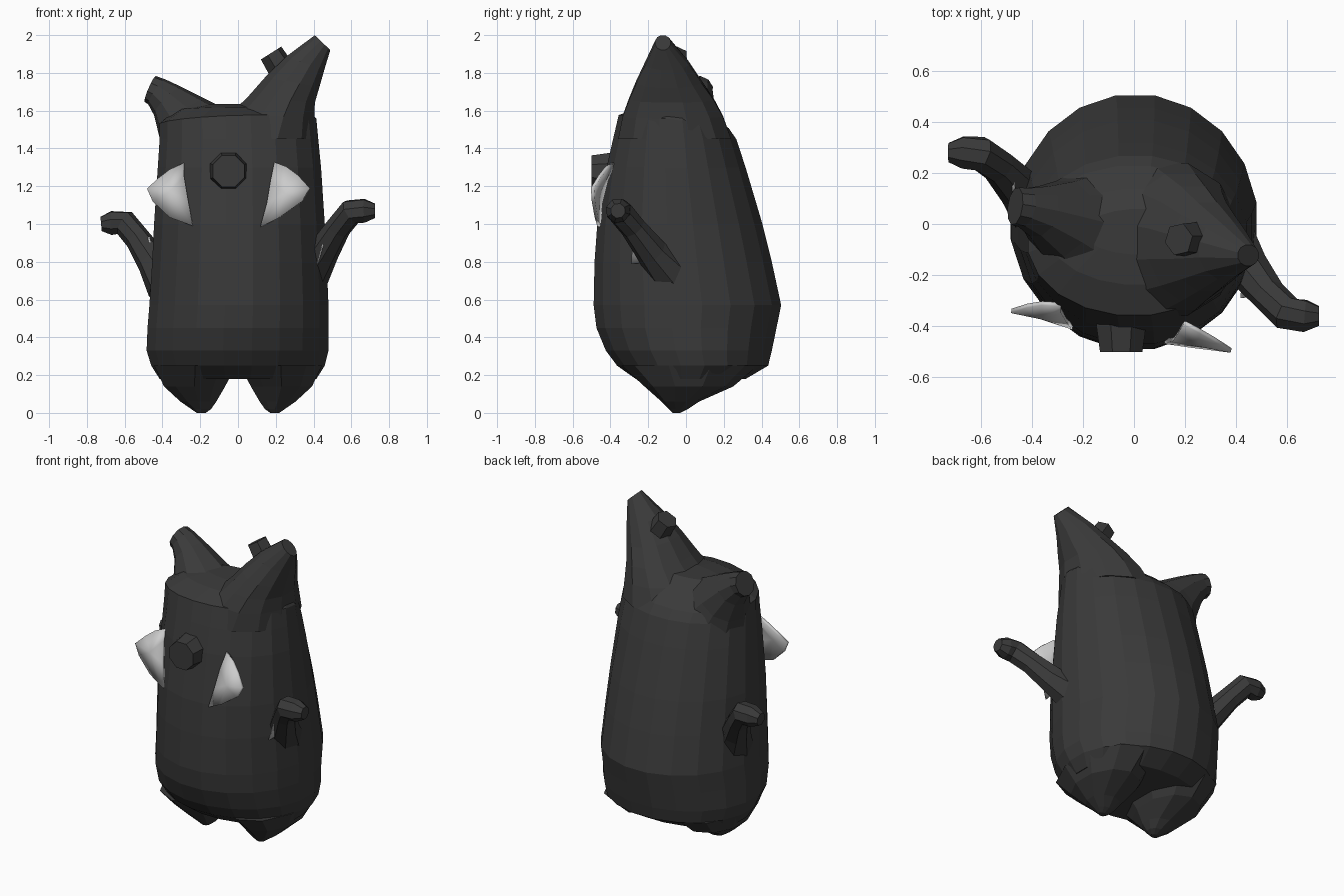
import bpy, bmesh, math
from mathutils import Vector


def material(name, v):
    m = bpy.data.materials.new(name)
    m.diffuse_color = (v, v, v, 1)
    return m


DARK = material("charcoal", 0.042)
LIGHT = material("light grey", 0.6)


def make(name, bm, mat):
    bmesh.ops.recalc_face_normals(bm, faces=bm.faces)
    me = bpy.data.meshes.new(name)
    bm.to_mesh(me)
    bm.free()
    me.materials.append(mat)
    ob = bpy.data.objects.new(name, me)
    bpy.context.collection.objects.link(ob)
    return ob


def skin(name, rings, mat):
    """Join rings of points into a closed, capped surface."""
    bm = bmesh.new()
    rows = [[bm.verts.new(p) for p in r] for r in rings]
    n = len(rows[0])
    for a, b in zip(rows, rows[1:]):
        for i in range(n):
            j = (i + 1) % n
            bm.faces.new((a[i], a[j], b[j], b[i]))
    bm.faces.new(rows[0])
    bm.faces.new(rows[-1])
    return make(name, bm, mat)


def stack(name, sections, n, mat=DARK):
    """Loft of level ellipses: z, x0, x1, y0, y1, slope in x, slope in y."""
    rings = []
    for z, x0, x1, y0, y1, sx, sy in sections:
        ring = []
        for i in range(n):
            a = 2 * math.pi * (i + 0.5) / n
            dx, dy = (x1 - x0) / 2 * math.cos(a), (y1 - y0) / 2 * math.sin(a)
            ring.append(((x0 + x1) / 2 + dx, (y0 + y1) / 2 + dy, z + sx * dx + sy * dy))
        rings.append(ring)
    return skin(name, rings, mat)


def tube(name, path, n, mat=DARK):
    """Loft of circles along a path of x, y, z, radius."""
    pts = [Vector(p[:3]) for p in path]
    rings = []
    for k, p in enumerate(pts):
        t = (pts[min(k + 1, len(pts) - 1)] - pts[max(k - 1, 0)]).normalized()
        u = t.cross(Vector((0.3, 0.9, 0.1))).normalized()
        if abs(t.y) > 0.9:
            u = t.cross(Vector((0, 0, 1))).normalized()
        v = t.cross(u)
        r = path[k][3]
        rings.append([p + r * (u * math.cos(a) + v * math.sin(a))
                      for a in (2 * math.pi * (i + 0.5) / n for i in range(n))])
    return skin(name, rings, mat)


def plate(name, outline, centre, thick):
    """Thin, slightly domed plate fanned from a centre point."""
    bm = bmesh.new()
    c = bm.verts.new(centre)
    vs = [bm.verts.new(p) for p in outline]
    for i in range(len(vs)):
        bm.faces.new((c, vs[i], vs[(i + 1) % len(vs)]))
    ob = make(name, bm, LIGHT)
    s = ob.modifiers.new("thickness", "SOLIDIFY")
    s.thickness, s.offset = thick, 0
    for f in ob.data.polygons:
        f.use_smooth = True
    return ob


# Body with a low crown between the ears
stack("body", [
    (0.18, -0.42, 0.42, -0.27, 0.32, 0, 0),
    (0.25, -0.465, 0.465, -0.37, 0.44, 0, 0),
    (0.33, -0.49, 0.485, -0.43, 0.46, 0, 0),
    (0.45, -0.485, 0.485, -0.48, 0.485, 0, 0),
    (0.57, -0.475, 0.485, -0.495, 0.51, 0, 0),
    (0.80, -0.46, 0.475, -0.49, 0.46, 0, 0),
    (1.00, -0.45, 0.465, -0.475, 0.41, 0, 0),
    (1.30, -0.43, 0.445, -0.425, 0.32, 0, 0),
    (1.45, -0.42, 0.43, -0.39, 0.27, 0, 0),
    (1.54, -0.42, 0.42, -0.36, 0.23, 0.03, -0.12),
    (1.60, -0.33, 0.38, -0.24, 0.14, 0, -0.1),
    (1.635, -0.2, 0.25, -0.12, 0.06, 0, 0),
], 20)

# Stubby feet
for side, s in (("left", -1), ("right", 1)):
    stack("foot_" + side, [(z, s * a, s * b, c, d, 0, 0) for z, a, b, c, d in (
        (0.25, 0.0, 0.455, -0.34, 0.38),
        (0.14, 0.06, 0.40, -0.22, 0.25),
        (0.06, 0.11, 0.31, -0.13, 0.07),
        (0.02, 0.14, 0.25, -0.09, 0.01),
        (0.0, 0.17, 0.22, -0.07, -0.03))], 10)

# Tall pointed ear and short blunt ear
stack("tall_ear", [
    (1.45, -0.15, 0.42, -0.37, 0.25, 0, 0),
    (1.57, -0.05, 0.412, -0.345, 0.205, -0.05, 0),
    (1.66, 0.05, 0.413, -0.31, 0.155, -0.1, 0),
    (1.75, 0.14, 0.435, -0.27, 0.09, -0.2, 0),
    (1.85, 0.25, 0.46, -0.22, 0.02, -0.35, 0),
    (1.96, 0.405, 0.49, -0.165, -0.08, -0.95, 0)], 12)
tube("short_ear", [
    (-0.20, -0.02, 1.43, 0.25), (-0.29, 0.02, 1.56, 0.16),
    (-0.37, 0.05, 1.65, 0.105), (-0.43, 0.065, 1.70, 0.08),
    (-0.465, 0.07, 1.715, 0.075)], 10)

# Arms, thick at the root and bent at the hand
tube("arm_right", [
    (0.37, -0.08, 0.74, 0.12), (0.45, -0.18, 0.85, 0.085),
    (0.53, -0.28, 0.98, 0.068), (0.60, -0.35, 1.065, 0.07),
    (0.67, -0.36, 1.07, 0.066), (0.725, -0.36, 1.07, 0.04)], 8)
tube("arm_left", [
    (-0.37, 0.06, 0.68, 0.12), (-0.45, 0.14, 0.80, 0.085),
    (-0.53, 0.225, 0.92, 0.068), (-0.60, 0.275, 1.005, 0.07),
    (-0.67, 0.28, 1.005, 0.066), (-0.725, 0.28, 1.0, 0.04)], 8)

# Pale webs where the arms meet the body
plate("web_right", [(0.42, -0.29, 0.79), (0.47, -0.28, 0.96),
                    (0.475, -0.18, 0.96), (0.43, -0.17, 0.80)],
      (0.448, -0.24, 0.88), 0.008)
plate("web_left", [(-0.42, 0.22, 0.80), (-0.465, 0.22, 0.93),
                   (-0.475, 0.13, 0.93), (-0.44, 0.12, 0.80)],
      (-0.45, 0.18, 0.87), 0.008)

# Nose and the stud on the tall ear
tube("nose", [(-0.05, -0.34, 1.28, 0.105), (-0.05, -0.40, 1.28, 0.105),
              (-0.05, -0.50, 1.28, 0.09)], 8)
tube("ear_stud", [(0.235, -0.06, 1.81, 0.072), (0.175, -0.06, 1.905, 0.065)], 6)

# Pale cheek fins, hugging the body along the inner edge
plate("fin_left", [
    (-0.285, -0.315, 1.32), (-0.36, -0.31, 1.285), (-0.42, -0.32, 1.24),
    (-0.48, -0.34, 1.185), (-0.45, -0.345, 1.12), (-0.36, -0.365, 1.035),
    (-0.24, -0.405, 0.99), (-0.265, -0.375, 1.13), (-0.285, -0.34, 1.25)],
    (-0.36, -0.365, 1.17), 0.018)
plate("fin_right", [
    (0.195, -0.385, 1.325), (0.26, -0.42, 1.30), (0.32, -0.455, 1.255),
    (0.38, -0.495, 1.19), (0.34, -0.49, 1.12), (0.22, -0.475, 1.035),
    (0.12, -0.46, 0.985), (0.155, -0.45, 1.11), (0.175, -0.42, 1.23)],
    (0.25, -0.47, 1.16), 0.018)
